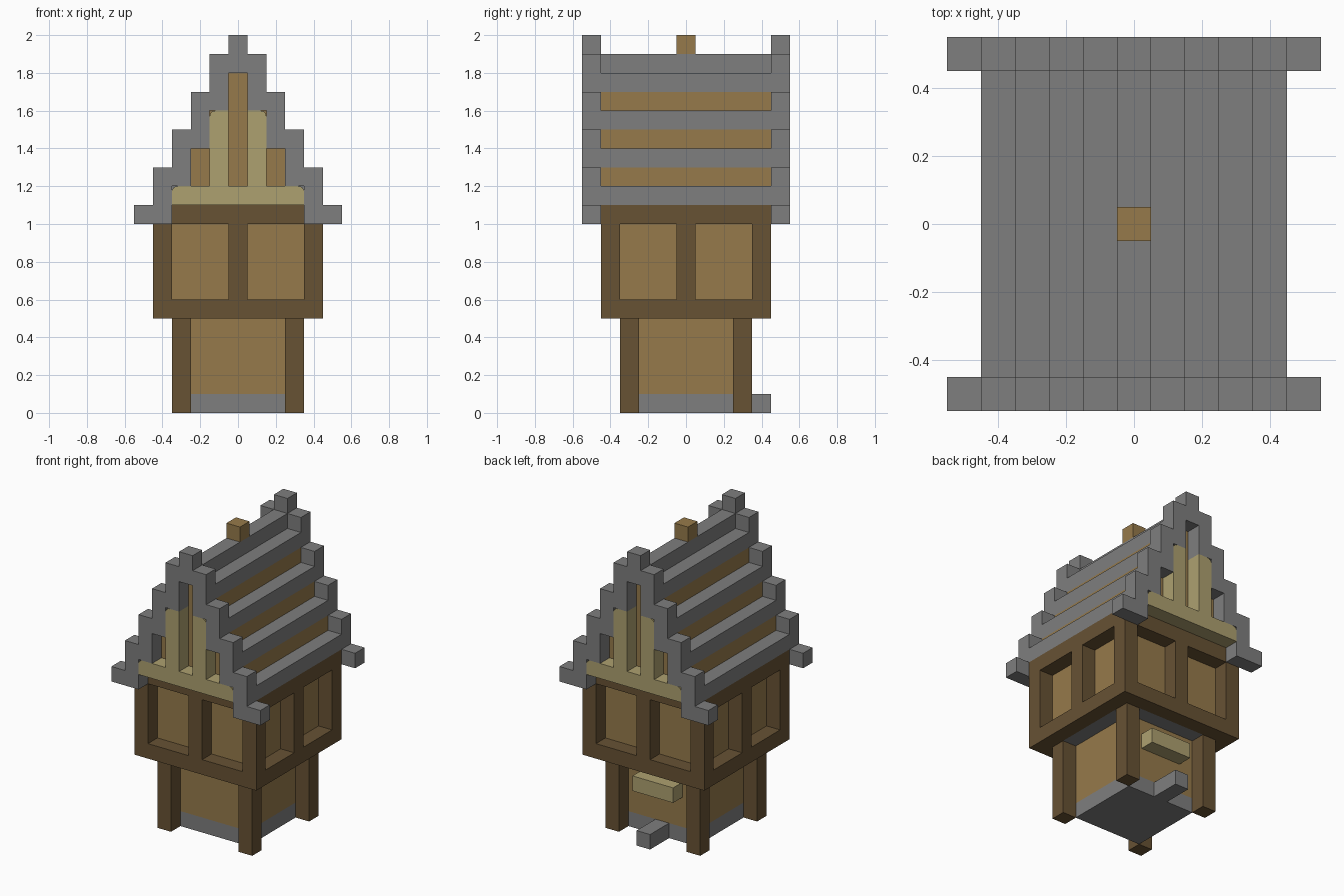
import bpy, bmesh, math

cube = bpy.data.objects.get("Cube")
if cube:
    bpy.data.objects.remove(cube, do_unlink=True)


def material(name, rgb):
    m = bpy.data.materials.new(name)
    m.use_nodes = True
    m.diffuse_color = (*rgb, 1)
    m.node_tree.nodes["Principled BSDF"].inputs["Base Color"].default_value = (*rgb, 1)
    return m


STONE = material("grey_stone", (0.21, 0.21, 0.21))
BEAM = material("dark_timber", (0.136, 0.084, 0.034))
WOOD = material("light_wood", (0.305, 0.195, 0.07))
PALE = material("pale_wood", (0.42, 0.355, 0.163))


def prism(name, profile, y0, y1, mat):
    """Extrude an (x, z) outline from y0 to y1."""
    bm = bmesh.new()
    face = bm.faces.new([bm.verts.new((x, y0, z)) for x, z in profile])
    new = bmesh.ops.extrude_face_region(bm, geom=[face])["geom"]
    moved = [v for v in new if isinstance(v, bmesh.types.BMVert)]
    bmesh.ops.translate(bm, verts=moved, vec=(0, y1 - y0, 0))
    bmesh.ops.recalc_face_normals(bm, faces=bm.faces[:])
    mesh = bpy.data.meshes.new(name)
    bm.to_mesh(mesh)
    bm.free()
    mesh.materials.append(mat)
    ob = bpy.data.objects.new(name, mesh)
    bpy.context.scene.collection.objects.link(ob)
    return ob


def box(name, x0, x1, y0, y1, z0, z1, mat):
    return prism(name, [(x0, z0), (x1, z0), (x1, z1), (x0, z1)], y0, y1, mat)


def block(name, half, z0, z1, mat):
    return box(name, -half, half, -half, half, z0, z1, mat)


def post(name, x, y, z0, z1, mat):
    return box(name, x - .05, x + .05, y - .05, y + .05, z0, z1, mat)


def arc(x, z, side, r=.03):
    """Rounded top outer corner at (x, z), from the side up to the top."""
    return [(x + side * r * (math.cos(a) - 1), z + r * (math.sin(a) - 1))
            for a in (i * math.pi / 8 for i in range(5))]


SIDES = (-1, 1)

# Ground storey
block("foundation", .25, 0, .1, STONE)
block("lower_wall", .25, .1, .5, WOOD)
for sx in SIDES:
    for sy in SIDES:
        post("lower_post", .3 * sx, .3 * sy, 0, .5, BEAM)
box("back_step", -.05, .05, .25, .45, 0, .1, STONE)
box("back_shelf", -.15, .15, .25, .35, .3, .4, PALE)

# Upper storey: recessed panels inside a timber frame
block("upper_floor", .35, .5, .6, STONE)
block("upper_panels", .35, .6, 1, WOOD)
block("top_beam", .45, 1, 1.1, BEAM)
for s in SIDES:
    a, b = sorted((.35 * s, .45 * s))
    box("sill_beam_end", -.45, .45, a, b, .5, .6, BEAM)
    box("sill_beam_side", a, b, -.35, .35, .5, .6, BEAM)
    post("middle_post_end", 0, .4 * s, .6, 1, BEAM)
    post("middle_post_side", .4 * s, 0, .6, 1, BEAM)
    for t in SIDES:
        post("upper_corner_post", .4 * s, .4 * t, .6, 1, BEAM)

# Stepped roof: wooden core with stone courses
box("eaves_course", -.45, .45, -.45, .45, 1.1, 1.2, STONE)
for i in range(3):
    h, z = .35 - .1 * i, 1.2 + .2 * i
    box("attic_riser", -h, h, -.45, .45, z, z + .1, WOOD)
    box("attic_core", -h + .1, h - .1, -.45, .45, z + .1, z + .2, WOOD)
    for s in SIDES:
        a, b = sorted((h * s, (h - .1) * s))
        box("roof_course", a, b, -.45, .45, z + .1, z + .2, STONE)
box("ridge", -.05, .05, -.45, .45, 1.8, 1.9, STONE)
post("chimney", 0, 0, 1.9, 2, WOOD)

# Stepped stone gable rims
outer, inner = [(.55, 1)], [(.35, 1)]
for i in range(5):
    x, z = .55 - .1 * i, 1.1 + .2 * i
    outer += [(x, z), (x - .1, z)]
    if i < 4:
        inner += [(x - .2, z + .1), (x - .3, z + .1)]
outer += [(.15, 1.9), (.05, 1.9), (.05, 2)]
inner = inner[:-1] + [(.05, 1.8)]


def tidy(points):
    out = []
    for p in points:
        p = (round(p[0], 3), round(p[1], 3))
        if p not in out:
            out.append(p)
    return out


def mirror(points):
    return [(-x, z) for x, z in points]


outer, inner = tidy(outer), tidy(inner)
rim = outer + mirror(outer)[::-1] + mirror(inner) + inner[::-1]

# Gable ends: rim, rounded sill and two rounded boards
for s in SIDES:
    y0, y1 = sorted((.45 * s, .55 * s))
    prism("gable_rim", rim, y0, y1, STONE)
    sill = [(.35, 1.1)] + arc(.35, 1.2, 1)
    prism("gable_sill", sill + mirror(sill)[::-1], y0, y1, PALE)
    for t in SIDES:
        board = [(.05 * t, 1.2), (.15 * t, 1.2)] + arc(.15 * t, 1.6, t) + [(.05 * t, 1.6)]
        prism("gable_board", board, y0, y1, PALE)
